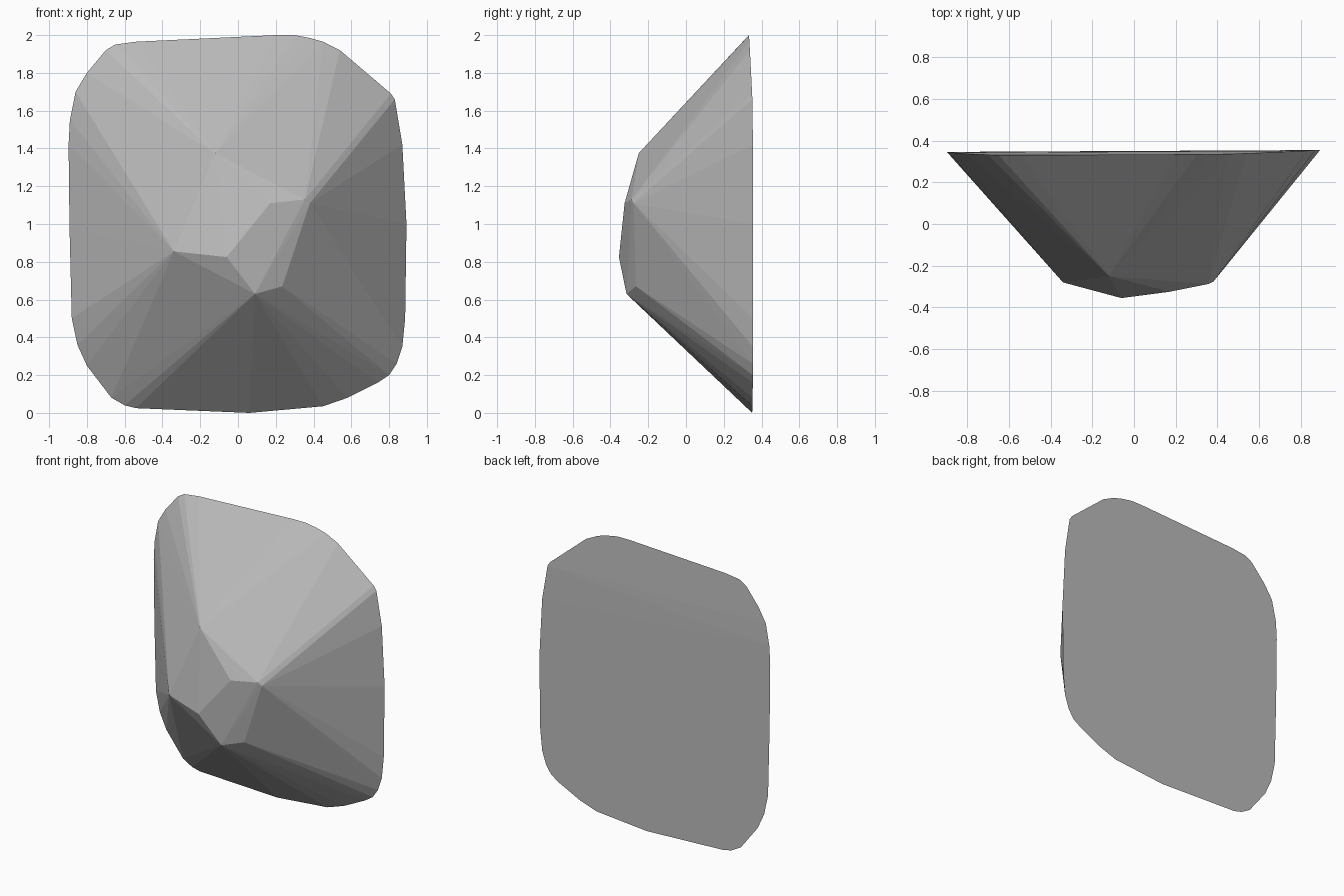
import bpy, bmesh

# Flat grey stone
grey = bpy.data.materials.new("stone grey")
grey.diffuse_color = (0.5, 0.5, 0.5, 1)

# Outline of the broad back rim, as x, z
rim = [(-0.65, 1.95), (-0.54, 1.965), (0.2, 2.0), (0.3, 2.0), (0.38, 1.985),
       (0.45, 1.965), (0.54, 1.92), (0.81, 1.69), (0.83, 1.66), (0.87, 1.42),
       (0.892, 1.0), (0.885, 0.5), (0.87, 0.35), (0.84, 0.26), (0.8, 0.2),
       (0.74, 0.16), (0.58, 0.08), (0.45, 0.035), (0.06, 0.0), (-0.54, 0.025),
       (-0.6, 0.04), (-0.67, 0.08), (-0.8, 0.25), (-0.85, 0.36), (-0.88, 0.5),
       (-0.892, 0.98), (-0.897, 1.42), (-0.89, 1.55), (-0.86, 1.7),
       (-0.8, 1.8), (-0.7, 1.92)]

# Corners of the faceted front, as x, y, z
front = [(-0.34, -0.28, 0.855), (-0.06, -0.355, 0.825), (0.17, -0.325, 1.11),
         (0.355, -0.288, 1.13), (0.38, -0.277, 1.11), (0.235, -0.265, 0.67),
         (0.09, -0.315, 0.63), (-0.12, -0.25, 1.375)]


def rim_depth(x, z):
    # the nearly flat back leans forward slightly near the top
    return 0.35 + 0.005 * x - 0.045 * max(0, z - 1.6)


# Wrap all corners in one faceted hull
bm = bmesh.new()
for x, z in rim:
    bm.verts.new((x, rim_depth(x, z), z))
for p in front:
    bm.verts.new(p)
res = bmesh.ops.convex_hull(bm, input=bm.verts[:])
loose = [v for v in bm.verts if not v.link_faces]
bmesh.ops.delete(bm, geom=loose, context='VERTS')
bmesh.ops.recalc_face_normals(bm, faces=bm.faces[:])

mesh = bpy.data.meshes.new("stone")
bm.to_mesh(mesh)
bm.free()
mesh.materials.append(grey)
stone = bpy.data.objects.new("stone", mesh)
bpy.context.collection.objects.link(stone)
